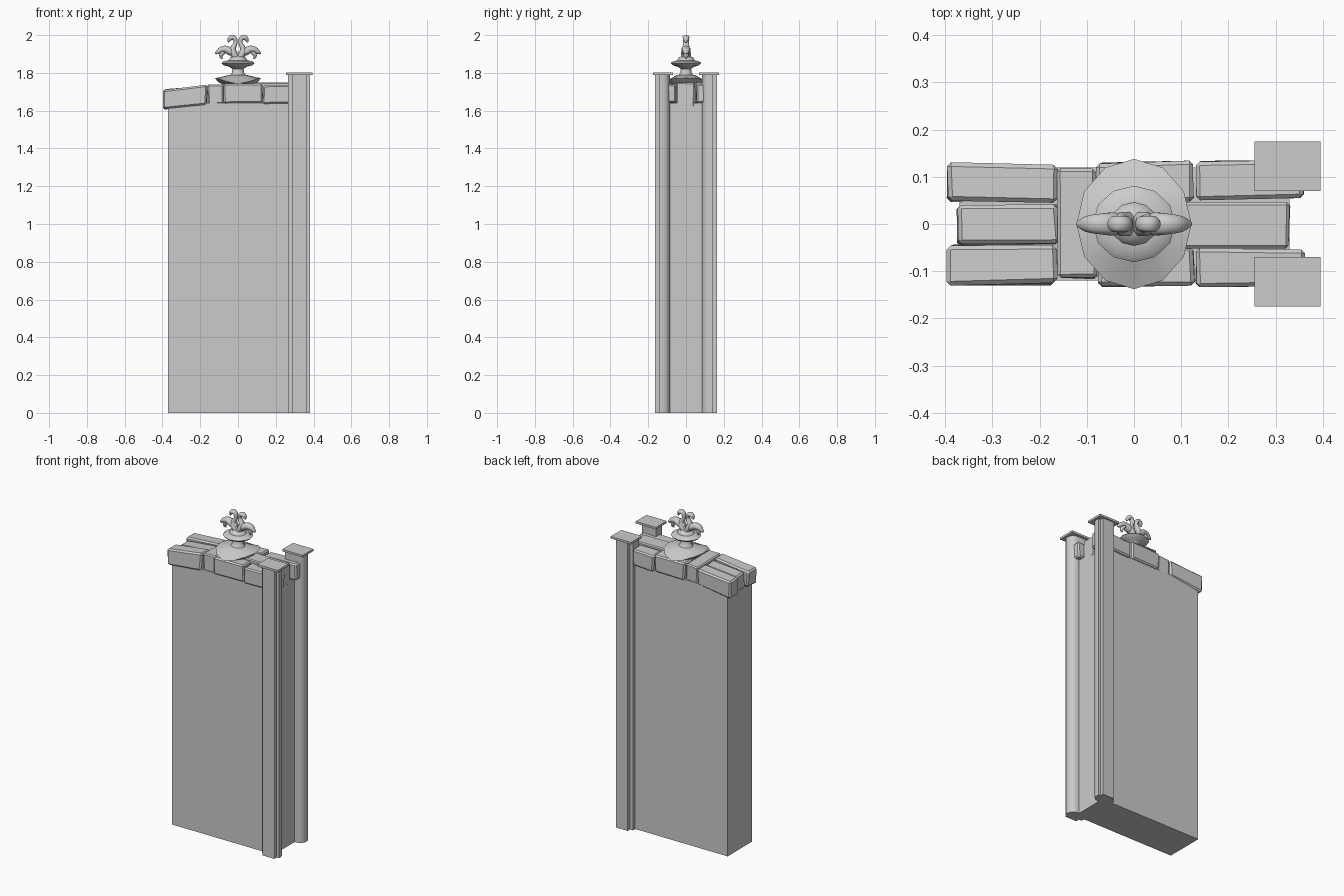
import bpy, bmesh, math, random
from mathutils import Vector, Matrix

random.seed(4)
cube = bpy.data.objects.get("Cube")
if cube:
    bpy.data.objects.remove(cube, do_unlink=True)

stone = bpy.data.materials.new("grey_stone")
stone.use_nodes = True
GREY = (0.6, 0.6, 0.6, 1)
stone.diffuse_color = GREY
stone.node_tree.nodes["Principled BSDF"].inputs["Base Color"].default_value = GREY


def finish(name, bm, smooth=None):
    bmesh.ops.recalc_face_normals(bm, faces=bm.faces)
    mesh = bpy.data.meshes.new(name)
    bm.to_mesh(mesh)
    bm.free()
    obj = bpy.data.objects.new(name, mesh)
    bpy.context.collection.objects.link(obj)
    mesh.materials.append(stone)
    if smooth:
        bpy.ops.object.select_all(action="DESELECT")
        obj.select_set(True)
        bpy.context.view_layer.objects.active = obj
        bpy.ops.object.shade_smooth_by_angle(angle=math.radians(smooth))
    return obj


def box(name, x, y, z, chip=0.0, tilt=0.0):
    """Box from ranges; chip bevels and roughens it, tilt lifts its +x end."""
    bm = bmesh.new()
    size = Vector((x[1] - x[0], y[1] - y[0], z[1] - z[0]))
    mid = Vector((sum(x), sum(y), sum(z))) / 2
    bmesh.ops.create_cube(bm, size=1, matrix=Matrix.Diagonal((*size, 1)))
    if chip:
        for v in bm.verts:
            v.co += Vector([random.uniform(-chip, chip) * 0.5 for _ in range(3)])
        bmesh.ops.bevel(bm, geom=bm.edges[:], offset=chip, segments=1, affect="EDGES")
    for v in bm.verts:
        v.co.z += tilt * v.co.x / size.x
        v.co += mid
    return finish(name, bm)


def extrude_profile(name, points, z0, z1):
    bm = bmesh.new()
    face = bm.faces.new([bm.verts.new((px, py, z0)) for px, py in points])
    top = bmesh.ops.extrude_face_region(bm, geom=[face])["geom"]
    for v in top:
        if isinstance(v, bmesh.types.BMVert):
            v.co.z = z1
    return finish(name, bm, 35)


def loft(name, rings, smooth=50):
    """Skin a list of equally long rings of points and cap both ends."""
    bm = bmesh.new()
    loops = [[bm.verts.new(p) for p in ring] for ring in rings]
    n = len(loops[0])
    for a, b in zip(loops, loops[1:]):
        for i in range(n):
            bm.faces.new((a[i], a[(i + 1) % n], b[(i + 1) % n], b[i]))
    bm.faces.new(loops[0])
    bm.faces.new(loops[-1])
    return finish(name, bm, smooth)


def catmull(a, b, c, d, t):
    return 0.5 * (2 * b + (c - a) * t + (2 * a - 5 * b + 4 * c - d) * t * t
                  + (3 * b - a - 3 * c + d) * t ** 3)


def tube(name, path, depth=1.0, steps=4, sides=10):
    """Tapered tube in the XZ plane; path entries are x, z, radius."""
    p = [Vector(q) for q in path]
    p = [p[0]] + p + [p[-1]]
    line = [catmull(*p[i:i + 4], s / steps) for i in range(len(p) - 3) for s in range(steps)]
    line.append(p[-1])
    rings = []
    for i, q in enumerate(line):
        d = line[min(i + 1, len(line) - 1)] - line[max(i - 1, 0)]
        d = Vector((d.x, d.y)).normalized()
        ring = []
        for k in range(sides):
            a = math.tau * k / sides
            u, w = q.z * math.cos(a), q.z * math.sin(a) * depth
            ring.append((q.x - d.y * u, w, q.y + d.x * u))
        rings.append(ring)
    return loft(name, rings, 60)


# Wall slab
box("wall_slab", (-0.37, 0.33), (-0.12, 0.12), (0, 1.64))

# Corner pillars with stepped front, rounded inner edge and flat cap
profile = [(0.285, 0.165), (0.365, 0.165), (0.365, 0.142), (0.38, 0.142), (0.38, 0.12),
           (0.374, 0.102), (0.36, 0.09), (0.34, 0.085), (0.265, 0.085), (0.265, 0.142),
           (0.285, 0.142)]
for side, s in (("front", -1), ("back", 1)):
    extrude_profile(side + "_pillar", [(x, s * y) for x, y in profile], 0, 1.792)
    ys = sorted((s * 0.07, s * 0.175))
    box(side + "_pillar_cap", (0.255, 0.395), ys, (1.79, 1.803))

    # Coping stones along each long edge
    edge = sorted((s * 0.046, s * 0.127))
    box(side + "_right_coping", (-0.395, -0.165), edge, (1.622, 1.722), 0.009, 0.025)
    box(side + "_middle_coping", (-0.078, 0.126), sorted((s * 0.05, s * 0.131)),
        (1.638, 1.745), 0.008)
    box(side + "_left_coping", (0.133, 0.362), sorted((s * 0.052, s * 0.134)),
        (1.64, 1.738), 0.008, 0.005)

# Centre row and cross stone
box("right_centre_coping", (-0.375, -0.16), (-0.045, 0.038), (1.62, 1.715), 0.008, 0.025)
box("cross_coping", (-0.16, -0.08), (-0.115, 0.115), (1.635, 1.738), 0.007)
box("left_centre_coping", (-0.08, 0.33), (-0.052, 0.044), (1.62, 1.75), 0.006)


# Finial body: drooping faceted base, stem and wide collar
def ring(rx, ry, z, droop=0.0, sides=12):
    points = []
    for k in range(sides):
        a = math.tau * k / sides
        point = abs(math.sin(a)) ** 4
        points.append((rx * math.cos(a), ry * math.sin(a), z - droop * point))
    return points


loft("finial_base", [ring(0.075, 0.085, 1.735), ring(0.105, 0.12, 1.752, 0.01),
                     ring(0.122, 0.138, 1.772, 0.03), ring(0.09, 0.085, 1.778, 0.01),
                     ring(0.05, 0.05, 1.788)], 30)
stem = [(0.05, 1.78), (0.032, 1.80), (0.03, 1.82), (0.045, 1.832), (0.075, 1.84),
        (0.088, 1.852), (0.075, 1.862), (0.05, 1.866), (0.042, 1.88), (0.02, 1.892)]
loft("finial_stem", [ring(r, r * 0.92, z) for r, z in stem], 40)

# Paired curling necks and spread wings
neck = [(0.006, 1.875, 0.018), (0.024, 1.905, 0.019), (0.026, 1.93, 0.015),
        (0.013, 1.958, 0.011), (0.018, 1.982, 0.012), (0.034, 1.988, 0.013),
        (0.046, 1.978, 0.011), (0.052, 1.962, 0.004)]
wing = [(0.008, 1.9, 0.014), (0.04, 1.912, 0.02), (0.065, 1.925, 0.019),
        (0.09, 1.922, 0.016), (0.108, 1.909, 0.011), (0.122, 1.902, 0.003)]
feather = [(0.07, 1.92, 0.012), (0.086, 1.9, 0.012), (0.09, 1.886, 0.008), (0.082, 1.876, 0.003)]
for side, s in (("left", 1), ("right", -1)):
    for part, path, depth in (("neck", neck, 1.4), ("wing", wing, 1.25), ("feather", feather, 1.3)):
        tube(f"{side}_finial_{part}", [(s * x, z, r) for x, z, r in path], depth)
